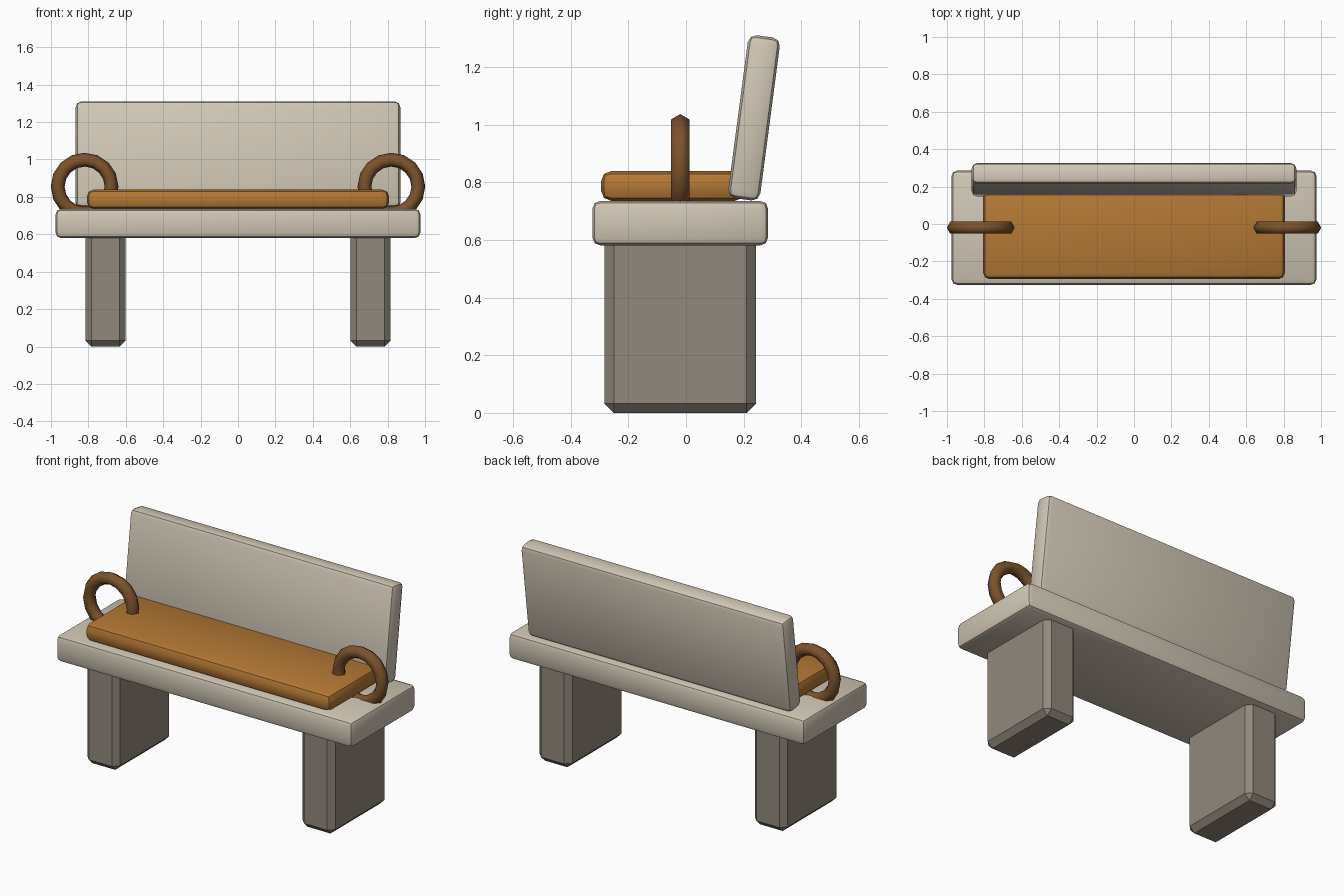
import bpy
import bmesh
from math import cos, sin, pi, radians
from mathutils import Vector

if "Cube" in bpy.data.objects:
    bpy.data.objects.remove(bpy.data.objects["Cube"], do_unlink=True)


def material(name, rgb):
    mat = bpy.data.materials.new(name)
    mat.use_nodes = True
    mat.diffuse_color = (*rgb, 1)
    mat.node_tree.nodes["Principled BSDF"].inputs["Base Color"].default_value = (*rgb, 1)
    return mat


cream = material("cream stone", (0.63, 0.57, 0.46))
grey = material("grey stone", (0.28, 0.25, 0.20))
orange = material("orange wood", (0.46, 0.19, 0.035))
brown = material("brown metal", (0.20, 0.085, 0.025))


def add_object(name, bm, mat):
    mesh = bpy.data.meshes.new(name)
    bm.to_mesh(mesh)
    bm.free()
    mesh.materials.append(mat)
    obj = bpy.data.objects.new(name, mesh)
    bpy.context.collection.objects.link(obj)
    return obj


def smooth(obj, angle):
    bpy.ops.object.select_all(action="DESELECT")
    obj.select_set(True)
    bpy.context.view_layer.objects.active = obj
    bpy.ops.object.shade_smooth_by_angle(angle=radians(angle))


def block(name, centre, size, mat, bevel, segments, tilt=0):
    """Box with bevelled edges, tilted about the x axis."""
    bm = bmesh.new()
    bmesh.ops.create_cube(bm, size=1)
    bmesh.ops.scale(bm, vec=size, verts=bm.verts)
    bmesh.ops.bevel(bm, geom=bm.edges[:], offset=bevel, segments=segments,
                    profile=0.5, affect="EDGES")
    obj = add_object(name, bm, mat)
    obj.location = centre
    obj.rotation_euler.x = radians(tilt)
    if segments > 1:
        smooth(obj, 30)
    return obj


def ring(name, centre, major, minor, mat, steps=16, sides=6):
    """Upright ring with a hexagonal section, facing the front."""
    bm = bmesh.new()
    loops = []
    for i in range(steps):
        a = 2 * pi * i / steps
        loop = []
        for j in range(sides):
            b = 2 * pi * j / sides
            r = major + minor * cos(b)
            loop.append(bm.verts.new((r * cos(a), minor * sin(b), r * sin(a))))
        loops.append(loop)
    for i in range(steps):
        here, after = loops[i], loops[(i + 1) % steps]
        for j in range(sides):
            k = (j + 1) % sides
            bm.faces.new((here[j], here[k], after[k], after[j]))
    bmesh.ops.recalc_face_normals(bm, faces=bm.faces)
    obj = add_object(name, bm, mat)
    obj.location = Vector(centre)
    smooth(obj, 70)


# Seat slab, cushion board and leaning backrest
block("seat", (0, -0.02, 0.658), (1.95, 0.61, 0.155), cream, 0.028, 2)
block("seat_board", (0, -0.045, 0.787), (1.615, 0.50, 0.104), orange, 0.036, 2)
block("backrest", (0, 0.236, 1.023), (1.735, 0.112, 0.57), cream, 0.028, 2, tilt=-7.5)

# Slab legs and ring armrests on both sides
for side, s in (("left", 1), ("right", -1)):
    block(side + "_leg", (s * 0.708, -0.02, 0.31), (0.215, 0.525, 0.62), grey, 0.032, 1)
    ring(side + "_armrest", (s * 0.82, -0.02, 0.855), 0.144, 0.037, brown)
